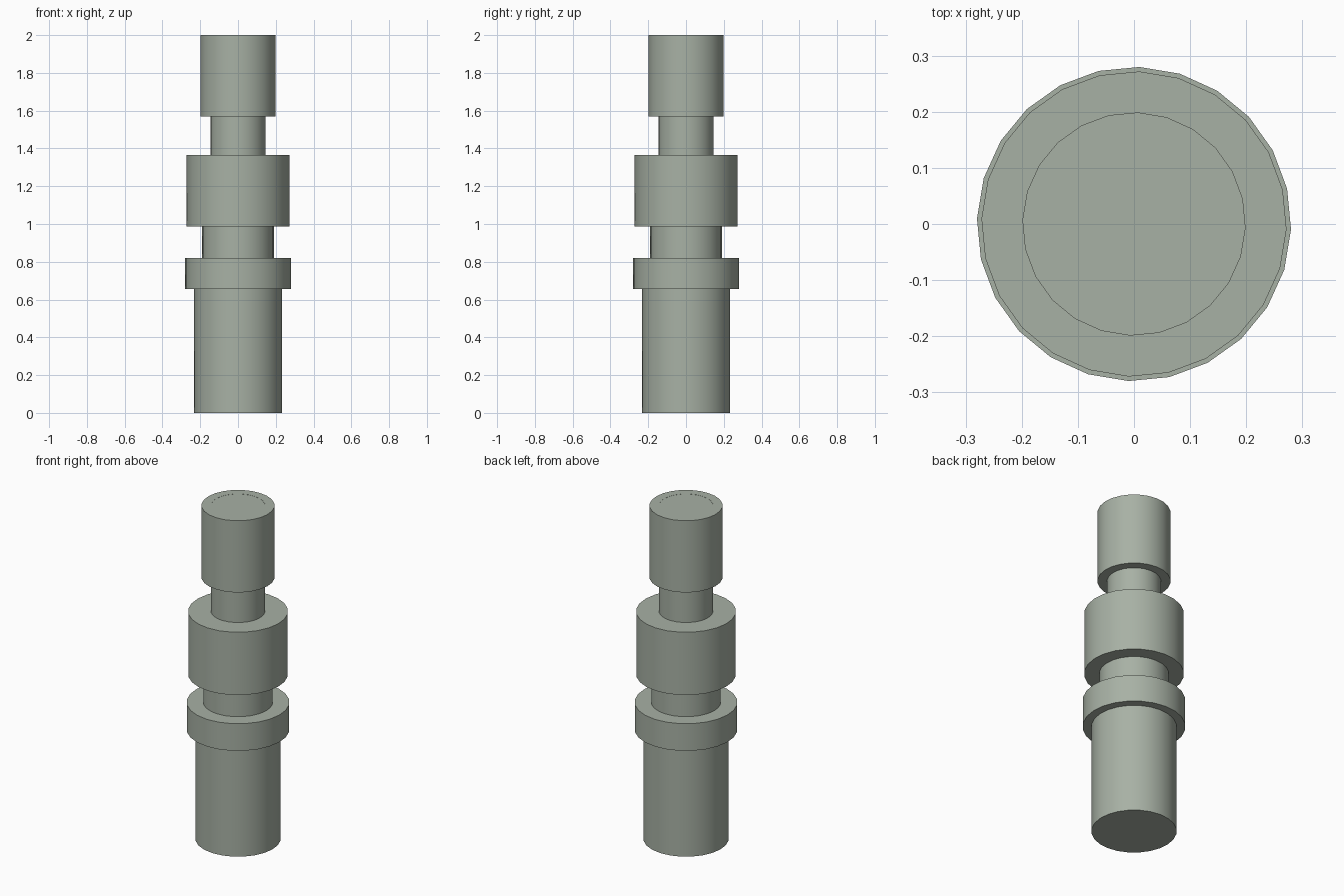
import bpy, bmesh, math
from mathutils import Matrix

if "Cube" in bpy.data.objects:
    bpy.data.objects.remove(bpy.data.objects["Cube"])

SIDES = 24

# Radius / height steps of the turned shaft, from the foot to the top
profile = [
    (0.232, 0.0), (0.232, 0.657),     # foot
    (0.28, 0.657), (0.28, 0.82),      # collar
    (0.19, 0.82), (0.19, 0.988),      # lower neck
    (0.272, 0.988), (0.272, 1.365),   # drum
    (0.147, 1.365), (0.147, 1.57),    # upper neck
    (0.199, 1.57), (0.199, 2.0),      # head
    (0.147, 2.0), (0.147, 1.9992),    # faint recess in the top face
]


def lathe(name, points):
    """Turn a profile about z and close both ends."""
    bm = bmesh.new()
    rings = []
    for r, z in points:
        m = Matrix.Translation((0, 0, z)) @ Matrix.Rotation(math.radians(-2), 4, 'Z')
        rings.append(bmesh.ops.create_circle(bm, segments=SIDES, radius=r, matrix=m)["verts"])
    for a, b in zip(rings, rings[1:]):
        for i in range(SIDES):
            j = (i + 1) % SIDES
            bm.faces.new((a[i], a[j], b[j], b[i]))
    bm.faces.new(rings[0])
    bm.faces.new(rings[-1])
    bmesh.ops.recalc_face_normals(bm, faces=bm.faces)
    mesh = bpy.data.meshes.new(name)
    bm.to_mesh(mesh)
    bm.free()
    obj = bpy.data.objects.new(name, mesh)
    bpy.context.collection.objects.link(obj)
    return obj


shaft = lathe("stepped_shaft", profile)

# Grey-green finish
finish = bpy.data.materials.new("grey_green")
finish.diffuse_color = (0.39, 0.44, 0.375, 1)
finish.use_nodes = True
finish.node_tree.nodes["Principled BSDF"].inputs["Base Color"].default_value = finish.diffuse_color
shaft.data.materials.append(finish)

bpy.context.view_layer.objects.active = shaft
shaft.select_set(True)
bpy.ops.object.shade_smooth_by_angle(angle=math.radians(30))
